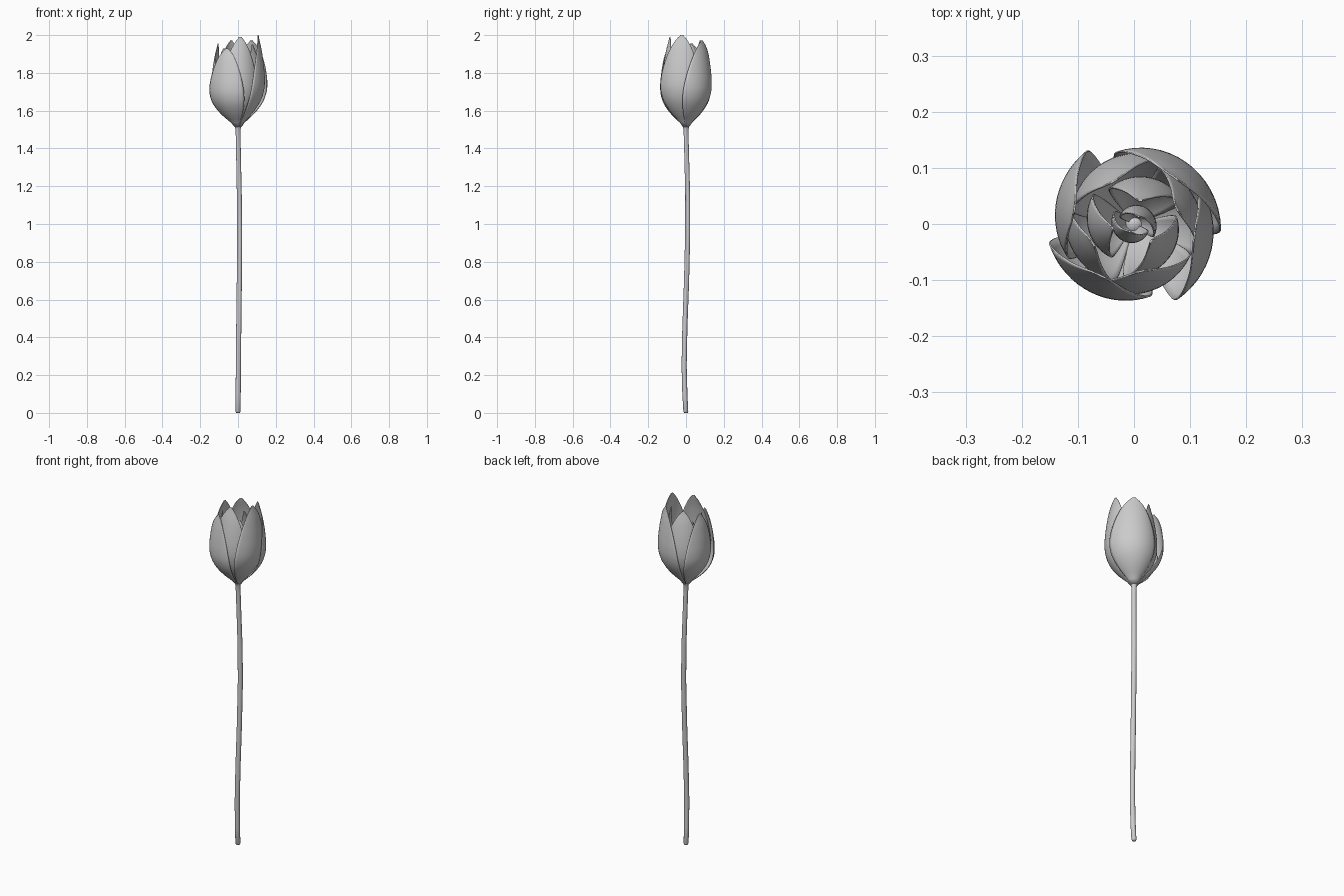
import bpy, bmesh, math
from mathutils import Vector

if "Cube" in bpy.data.objects:
    bpy.data.objects.remove(bpy.data.objects["Cube"])

# bud profile: (height fraction, radius) of an outer petal
PROFILE = [(0, .012), (.05, .03), (.12, .066), (.2, .097), (.3, .126), (.42, .142),
           (.55, .143), (.7, .136), (.85, .125), (1, .108)]


def radius_at(t):
    for (a, ra), (b, rb) in zip(PROFILE, PROFILE[1:]):
        if t <= b:
            return ra + (rb - ra) * (t - a) / (b - a)
    return PROFILE[-1][1]


def smooth_radius(t):
    ts = [min(1, max(0, t + d)) for d in (-.04, -.02, 0, .02, .04)]
    return sum(radius_at(k) for k in ts) / 5


def finish(name, bm):
    mesh = bpy.data.meshes.new(name)
    bmesh.ops.recalc_face_normals(bm, faces=bm.faces)
    bm.to_mesh(mesh)
    bm.free()
    for p in mesh.polygons:
        p.use_smooth = True
    ob = bpy.data.objects.new(name, mesh)
    bpy.context.collection.objects.link(ob)
    return ob


def petal(name, angle, half, scale, tip, spiral=.09, curl=0.0, rows=28, cols=16):
    """Curved petal; the clockwise edge sits outside its neighbour."""
    bm = bmesh.new()
    grid = []
    z0 = 1.515
    for i in range(rows + 1):
        t = 1 - (1 - i / rows) ** 1.4
        width = max(.02, (1 - t ** 2.5)) ** .62
        row = []
        for j in range(cols + 1):
            u = 2 * j / cols - 1
            a = math.radians(angle + half * width * u)
            r = smooth_radius(t) * scale * (1 - spiral * u * width) - curl * t ** 3
            row.append(bm.verts.new((r * math.cos(a), r * math.sin(a), z0 + (tip - z0) * t)))
        grid.append(row)
    for i in range(rows):
        for j in range(cols):
            bm.faces.new((grid[i][j], grid[i][j + 1], grid[i + 1][j + 1], grid[i + 1][j]))
    ob = finish(name, bm)
    mod = ob.modifiers.new("thickness", "SOLIDIFY")
    mod.thickness = .003
    mod.offset = 0
    return ob


# stem: gently bent tube flaring into the bud
STEM = [(0, 0, 0, .009), (0, -.001, .008, .013), (.001, -.006, .1, .0135), (.002, -.010, .25, .0135),
        (.004, -.006, .45, .0135), (.007, .003, .7, .0135), (.009, .009, .95, .0135),
        (.007, .009, 1.15, .013), (.003, .004, 1.35, .0125), (.001, .001, 1.46, .0125),
        (0, 0, 1.505, .014), (0, 0, 1.525, .02), (0, 0, 1.545, .032)]
bm = bmesh.new()
rings = []
for x, y, z, r in STEM:
    rings.append([bm.verts.new((x + r * math.cos(k * math.tau / 20), y + r * math.sin(k * math.tau / 20), z))
                  for k in range(20)])
for a, b in zip(rings, rings[1:]):
    for k in range(20):
        bm.faces.new((a[k], a[(k + 1) % 20], b[(k + 1) % 20], b[k]))
bm.faces.new(rings[0][::-1])
bm.faces.new(rings[-1])
finish("stem", bm)

# outer petals
for n, (a, h, s, tip) in enumerate([(50, 60, 1.0, 1.97), (-12, 54, 1.0, 2.0),
                                    (-122, 50, 1.0, 1.93), (165, 47, 1.0, 1.955)]):
    petal(f"outer_petal_{n + 1}", a, h, s, tip)

# middle petals
for n, (a, h, s, tip) in enumerate([(115, 58, .86, 1.97), (-82, 58, .87, 1.99),
                                    (20, 50, .83, 1.95), (205, 50, .83, 1.93)]):
    petal(f"middle_petal_{n + 1}", a, h, s, tip, .08, .01)

# inner petals
for n, (a, h, s, tip) in enumerate([(75, 55, .62, 1.92), (190, 50, .58, 1.88), (-45, 60, .62, 1.9)]):
    petal(f"inner_petal_{n + 1}", a, h, s, tip, .12, .025)

# pistil in the heart of the bud
petal("heart_petal_1", 60, 100, .25, 1.82, .2, .012)
petal("heart_petal_2", 240, 100, .25, 1.8, .2, .012)
